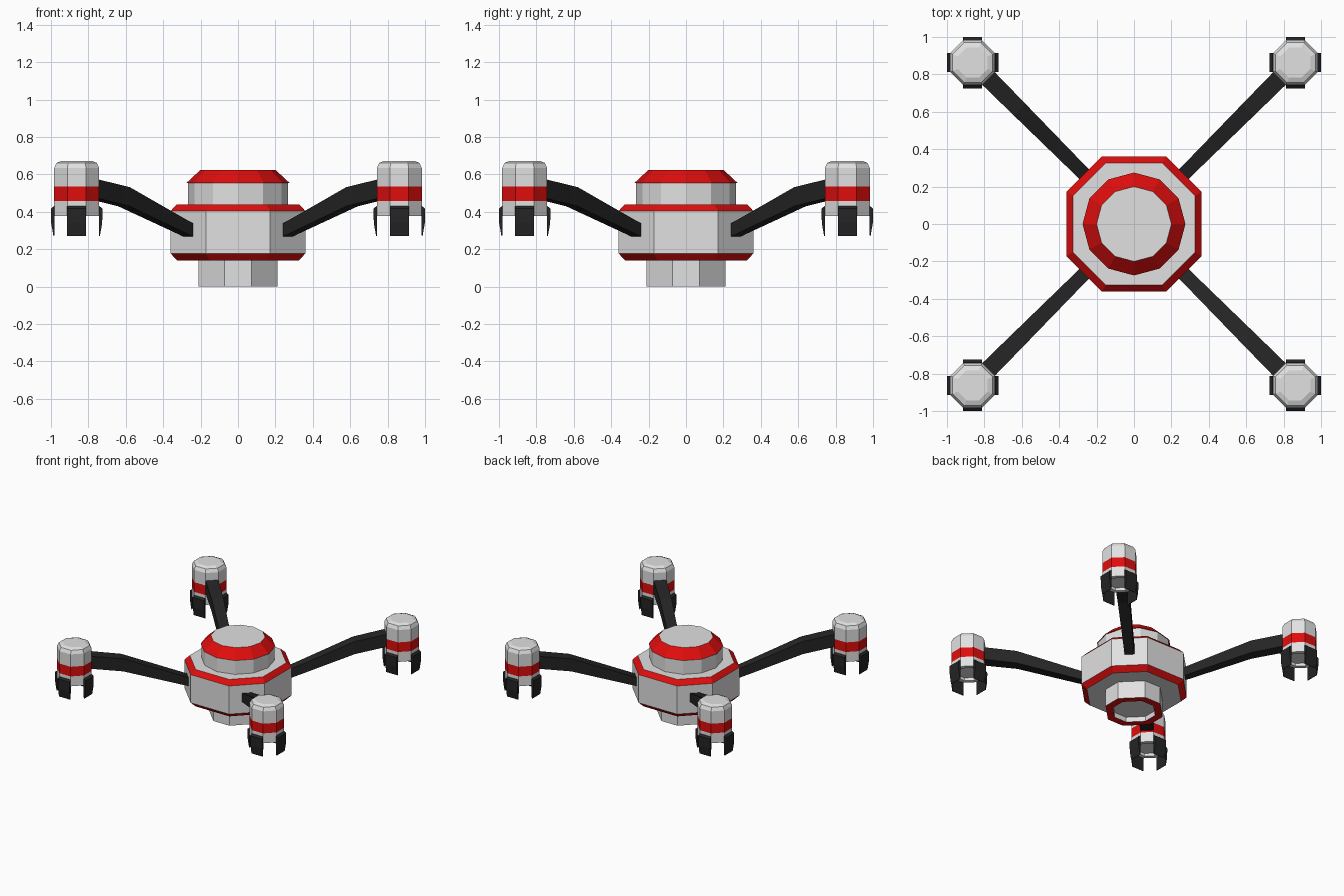
import bpy, bmesh, math
from mathutils import Matrix, Vector

if "Cube" in bpy.data.objects:
    bpy.data.objects.remove(bpy.data.objects["Cube"])


def material(name, rgb):
    m = bpy.data.materials.new(name)
    m.diffuse_color = (*rgb, 1)
    m.use_nodes = True
    m.node_tree.nodes["Principled BSDF"].inputs["Base Color"].default_value = m.diffuse_color
    return m


GREY = material("light grey", (0.75, 0.75, 0.75))
RED = material("red", (0.74, 0.004, 0.004))
BLACK = material("black", (0.018, 0.018, 0.018))


def octagon(a, b):
    """Chamfered square: half width a, half length of straight side b."""
    return [(a, -b), (a, b), (b, a), (-b, a), (-a, b), (-a, -b), (-b, -a), (b, -a)]


def ngon(r, n):
    return [(r * math.cos(2 * math.pi * i / n), r * math.sin(2 * math.pi * i / n)) for i in range(n)]


def finish(name, bm, mats, matrix):
    bmesh.ops.recalc_face_normals(bm, faces=bm.faces[:])
    bm.transform(matrix)
    me = bpy.data.meshes.new(name)
    bm.to_mesh(me)
    bm.free()
    for m in mats:
        me.materials.append(m)
    ob = bpy.data.objects.new(name, me)
    bpy.context.collection.objects.link(ob)
    return ob


def loft(name, rings, bands, mats=(GREY, RED), matrix=Matrix()):
    """Join closed 3D rings; bands gives the material of each strip, ends use material 0."""
    bm = bmesh.new()
    loops = [[bm.verts.new(p) for p in ring] for ring in rings]
    n = len(loops[0])
    for lo, hi, mat in zip(loops, loops[1:], bands):
        for i in range(n):
            j = (i + 1) % n
            bm.faces.new((lo[i], lo[j], hi[j], hi[i])).material_index = mat
    bm.faces.new(loops[0][::-1])
    bm.faces.new(loops[-1])
    return finish(name, bm, mats, matrix)


def at(shape, z):
    return [(x, y, z) for x, y in shape]


# Main body with red bevelled rims
loft("body", [at(octagon(0.325, 0.15), 0.14), at(octagon(0.36, 0.172), 0.177),
              at(octagon(0.36, 0.172), 0.405), at(octagon(0.327, 0.15), 0.44)], [1, 0, 1])

# Upper turret with red sloping collar
loft("turret", [at(ngon(0.268, 12), 0.43), at(ngon(0.268, 12), 0.555),
                at(ngon(0.275, 12), 0.555), at(ngon(0.2, 12), 0.625)], [0, 1, 1])

# Lower sensor housing with red rim and recessed lens
loft("lower_housing", [at(octagon(0.155, 0.055), 0.04), at(octagon(0.155, 0.055), 0.0),
                       at(octagon(0.212, 0.072), 0.0), at(octagon(0.212, 0.072), 0.15)], [0, 1, 0])

POD = 0.8625
S = math.sqrt(2)
for k, label in enumerate(("back_right", "back_left", "front_left", "front_right")):
    turn = Matrix.Rotation(k * math.pi / 2, 4, 'Z')

    # Tapered bent arm, running along the diagonal: (distance, bottom, top, half width)
    stations = [(0.26, 0.265, 0.335, 0.036), (0.61, 0.43, 0.532, 0.044), (0.80, 0.477, 0.578, 0.048)]
    diag = turn @ Matrix.Rotation(math.pi / 4, 4, 'Z')
    loft("arm_" + label,
         [[(d * S, -w, lo), (d * S, w, lo), (d * S, w, hi), (d * S, -w, hi)] for d, lo, hi, w in stations],
         [0, 0], (BLACK,), diag)

    # Motor pod with red band and rounded cap
    place = turn @ Matrix.Translation((POD, POD, 0))
    profile = [(0.09, 0.40), (0.09, 0.377), (0.12, 0.377), (0.12, 0.457), (0.12, 0.535),
               (0.12, 0.635), (0.107, 0.662), (0.08, 0.673)]
    loft("pod_" + label, [at(octagon(a, a * 0.42), z) for a, z in profile],
         [0, 0, 0, 1, 0, 0, 0], matrix=place)

    # Four tapered feet clipped round the pod
    side = [(0.117, 0.43), (0.122, 0.43), (0.1375, 0.418), (0.1365, 0.34), (0.124, 0.27), (0.12, 0.27)]
    for f in range(4):
        loft(f"foot_{label}_{f + 1}", [[(x, y, z) for x, z in side] for y in (-0.051, 0.051)],
             [0], (BLACK,), place @ Matrix.Rotation(f * math.pi / 2, 4, 'Z'))
